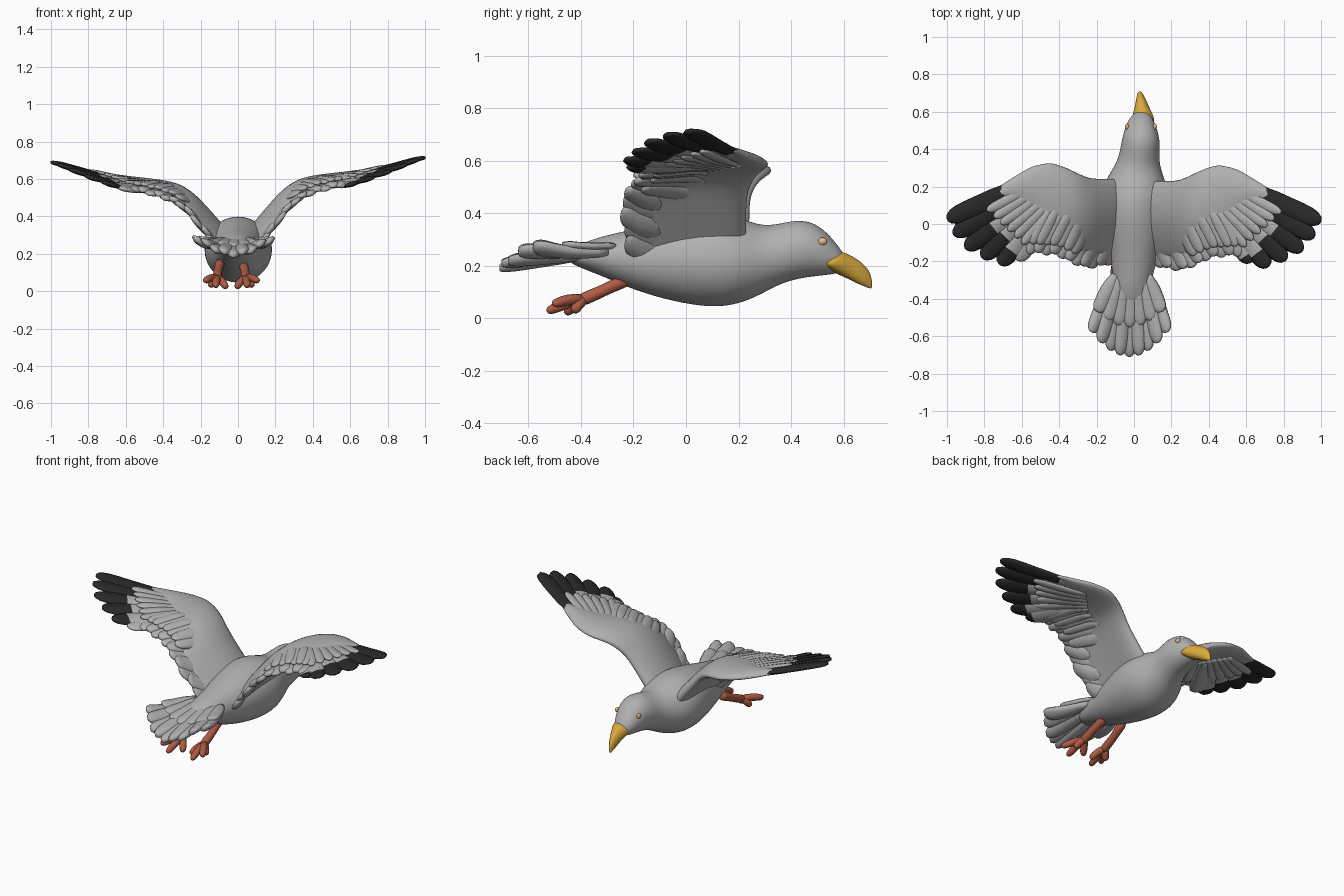
import bpy, bmesh, math
from mathutils import Vector

if "Cube" in bpy.data.objects:
    bpy.data.objects.remove(bpy.data.objects["Cube"], do_unlink=True)


def material(name, r, g, b):
    m = bpy.data.materials.new(name)
    m.use_nodes = True
    m.diffuse_color = (r, g, b, 1)
    node = next(n for n in m.node_tree.nodes if n.type == 'BSDF_PRINCIPLED')
    node.inputs["Base Color"].default_value = (r, g, b, 1)
    node.inputs["Roughness"].default_value = 0.7
    return m


GREY = material("plumage grey", .44, .44, .44)
BLACK = material("wingtip black", .022, .022, .022)
YELLOW = material("beak yellow", .69, .395, .045)
RED = material("leg red", .42, .105, .058)
EYE = material("eye amber", .74, .5, .25)


def lerp(a, b, t):
    return a + (b - a) * t


def table(rows, x, col=1):
    """Linear lookup in rows sorted by their first column."""
    if x <= rows[0][0]:
        return rows[0][col]
    for a, b in zip(rows, rows[1:]):
        if x <= b[0]:
            return lerp(a[col], b[col], (x - a[0]) / (b[0] - a[0]))
    return rows[-1][col]


def add_loft(bm, rings, dark_from=None):
    """Skin rings of points, cap both ends; faces after dark_from use slot 1."""
    loops = [[bm.verts.new(p) for p in ring] for ring in rings]
    n = len(loops[0])
    for k, (a, b) in enumerate(zip(loops, loops[1:])):
        for i in range(n):
            j = (i + 1) % n
            f = bm.faces.new((a[i], a[j], b[j], b[i]))
            f.material_index = int(dark_from is not None and k >= dark_from)
    bm.faces.new(loops[0])
    bm.faces.new(loops[-1]).material_index = int(dark_from is not None)


def finish(bm, name, mats, subsurf=0):
    bmesh.ops.recalc_face_normals(bm, faces=bm.faces)
    me = bpy.data.meshes.new(name)
    bm.to_mesh(me)
    bm.free()
    for m in mats:
        me.materials.append(m)
    for p in me.polygons:
        p.use_smooth = True
    ob = bpy.data.objects.new(name, me)
    bpy.context.collection.objects.link(ob)
    if subsurf:
        mod = ob.modifiers.new("smooth", 'SUBSURF')
        mod.levels = mod.render_levels = subsurf


def trunk(name, rows, mat, n=16):
    """Elliptical sections along y: (y, centre x, bottom z, top z, half width)."""
    bm = bmesh.new()
    rings = []
    for y, cx, lo, hi, rx in rows:
        angles = [math.tau * i / n for i in range(n)]
        rings.append([(cx + rx * math.cos(a), y, (lo + hi) / 2 + (hi - lo) / 2 * math.sin(a))
                      for a in angles])
    add_loft(bm, rings)
    finish(bm, name, [mat], 2)


def add_tube(bm, path, radii, n=8):
    pts = [Vector(p) for p in path]
    rings = []
    for i, p in enumerate(pts):
        d = pts[min(i + 1, len(pts) - 1)] - pts[max(i - 1, 0)]
        q = d.to_track_quat('Z', 'Y')
        rings.append([p + q @ Vector((radii[i] * math.cos(a), radii[i] * math.sin(a), 0))
                      for a in (math.tau * k / n for k in range(n))])
    add_loft(bm, rings)


# Body, neck and head in one skin
trunk("body", [
    (-.45, -.01, .215, .255, .05), (-.40, -.01, .19, .285, .085), (-.32, -.01, .16, .315, .1),
    (-.2, 0, .105, .34, .125), (-.05, 0, .06, .385, .165), (.1, 0, .035, .41, .19),
    (.2, .005, .05, .39, .178), (.28, .012, .085, .355, .138), (.35, .025, .125, .36, .11),
    (.42, .035, .148, .378, .108), (.49, .037, .158, .368, .095), (.55, .036, .165, .315, .072),
    (.585, .04, .172, .268, .048), (.605, .042, .19, .24, .025)], GREY)

# Hooked beak, widest at the mouth corners
trunk("beak", [
    (.525, .05, .195, .225, .055), (.555, .05, .18, .24, .063), (.585, .047, .163, .258, .055),
    (.62, .043, .148, .245, .041), (.655, .039, .13, .224, .03), (.68, .035, .12, .203, .022),
    (.7, .032, .113, .178, .013), (.709, .031, .113, .14, .005)], YELLOW)

# Eyes, set almost flush into the head
for side, label in ((1, "left"), (-1, "right")):
    bm = bmesh.new()
    bmesh.ops.create_uvsphere(bm, u_segments=16, v_segments=10, radius=.017)
    for v in bm.verts:
        v.co = Vector((v.co.x * .6 + .037 + side * .075, v.co.y + .52, v.co.z * .85 + .293))
    finish(bm, f"{label}_eye", [EYE])

# Feather outline: fraction along the length, fraction of full width
OUTLINE = [(0, .45), (.15, .72), (.3, .9), (.45, 1), (.6, 1), (.75, 1),
           (.86, .94), (.93, .78), (.98, .5), (1, .2)]


def add_feather(bm, place, base, tip, width, thick, lift=0, dark=None):
    """Lens-section blade laid flat in plan, then bent onto a surface by place()."""
    b, t = Vector(base), Vector(tip)
    across = (t - b).normalized().orthogonal()
    rings = []
    for f, w in OUTLINE:
        c = b.lerp(t, f)
        ring = []
        for k in range(8):
            a = math.tau * k / 8
            p = c + across * (width * w * math.cos(a))
            ring.append(place(p.x, p.y, thick * (.4 + .6 * w) * math.sin(a) + lift))
        rings.append(ring)
    start = None
    if dark is not None:
        start = next(i for i, row in enumerate(OUTLINE) if row[0] >= dark)
    add_loft(bm, rings, start)


# Wing shape: span height, then leading edge, trailing edge and half thickness
SPAN = [(0, .17), (.1, .302), (.2, .425), (.3, .545), (.4, .578), (.6, .61), (.8, .655), (1, .712)]
ARM = [(.05, .24, -.18, .05), (.14, .235, -.185, .05), (.24, .237, -.185, .046),
       (.31, .27, -.16, .04), (.38, .303, -.1, .036), (.45, .322, -.05, .032),
       (.55, .3, .03, .027), (.65, .237, .09, .02), (.73, .185, .12, .01)]
TRAIL = [(.06, -.195), (.17, -.235), (.26, -.25), (.34, -.22), (.42, -.18), (.6, -.17)]
# Primaries: base, tip, where the black begins
PRIMARIES = [((.55, .215), (1.0, .012), .3), ((.55, .18), (.965, -.07), .45),
             ((.54, .14), (.9, -.145), .6), ((.52, .1), (.81, -.195), .6),
             ((.49, .07), (.715, -.23), .75), ((.46, .06), (.625, -.205), .86)]


def span_z(x):
    return sum(table(SPAN, x + d) for d in (-.05, -.025, 0, .025, .05)) / 5


for side, label in ((1, "left"), (-1, "right")):
    def on_wing(x, y, h, side=side):
        slope = math.atan((span_z(x + .02) - span_z(x - .02)) / .04)
        z = span_z(x) - .07 * (1 - x) * min(1, max(0, .02 - y) / .2)
        if side < 0:
            y, z = y + .012, z - .025 * min(1, x / .4)
        return (side * (x - h * math.sin(slope)), y, z + h * math.cos(slope))

    # Arm: teardrop sections across the span
    bm = bmesh.new()
    rings = []
    for i in range(18):
        x = lerp(.05, .73, i / 17)
        lead, trail, half = (table(ARM, x, c) for c in (1, 2, 3))
        ring = []
        for k in range(14):
            a = math.tau * k / 14
            u = .5 - .5 * math.cos(a)
            h = half * math.sin(a) * (1.25 - .75 * u) + .012 * math.sin(math.pi * u)
            ring.append(on_wing(x, lerp(lead, trail, u), h))
        rings.append(ring)
    add_loft(bm, rings)
    finish(bm, f"{label}_wing_arm", [GREY], 1)

    # Long outer feathers with black ends
    bm = bmesh.new()
    for i, (base, tip, dark) in enumerate(PRIMARIES):
        pale = side < 0 and i == len(PRIMARIES) - 1
        add_feather(bm, on_wing, base, tip, .053, .015, .006 - .004 * i, None if pale else dark)
    finish(bm, f"{label}_primary_feathers", [GREY, BLACK])

    # Trailing feathers, tucked into the back of the arm
    bm = bmesh.new()
    for i in range(13):
        x = lerp(.07, .56, i / 12)
        root = max(.05, x - .08)
        add_feather(bm, on_wing, (root, table(ARM, root, 2) + .09),
                    (x, table(TRAIL, x) + .01 * (i % 2)), .036, .016, -.008 + .007 * (i % 2))
    finish(bm, f"{label}_secondary_feathers", [GREY])

    # Short overlapping feathers above and below
    bm = bmesh.new()
    for lift in (.019, -.019):
        for i in range(7):
            x = lerp(.33, .55, i / 6)
            add_feather(bm, on_wing, (x - .1, .08), (x, table(TRAIL, x) + .055),
                        .03, .011, lift + .004 * (i % 2))
        for i in range(6):
            t = i / 5
            add_feather(bm, on_wing, (lerp(.52, .42, t), lerp(.2, .1, t)),
                        (lerp(.79, .6, t), lerp(.06, -.12, t)), .028, .01, lift * .9)
    finish(bm, f"{label}_covert_feathers", [GREY])


# Fanned tail, cupped upward at the sides
def on_tail(x, y, h):
    q = (x + .02) / .2
    t = max(0, (-.33 - y) / .37)
    return (x, y, .255 + t * (-.058 + .095 * q * q) + h)


bm = bmesh.new()
for i in range(9):
    s = i / 4 - 1
    add_feather(bm, on_tail, (.1 * s - .015, -.3), (-.025 + .2 * s, -.71 + .13 * s * s),
                .04, .024, .01 * (i % 2) - .003)
for i in range(7):
    s = i / 3 - 1
    add_feather(bm, on_tail, (.085 * s - .015, -.27), (-.025 + .17 * s, -.55 + .08 * s * s),
                .042, .017, .02)
finish(bm, "tail_feathers", [GREY])

# Legs trailing back, with splayed toes
for side, label in ((1, "left"), (-1, "right")):
    cx = -.035 + side * .075
    ankle = Vector((cx, -.385, .075))
    bm = bmesh.new()
    add_tube(bm, [(cx - side * .015, -.2, .16), (cx - side * .01, -.26, .132), (cx, -.32, .103),
                  ankle, (cx, -.42, .06)], [.032, .027, .024, .029, .02])
    for dx, y, z in ((.07, -.51, .055), (.01, -.532, .026), (-.05, -.46, .018), (.04, -.43, .024)):
        tip = Vector((cx + side * dx, y, z))
        mid = ankle.lerp(tip, .55) + Vector((0, 0, .007))
        add_tube(bm, [ankle, mid, ankle.lerp(tip, .85), tip], [.024, .023, .022, .011])
    finish(bm, f"{label}_leg", [RED], 1)
